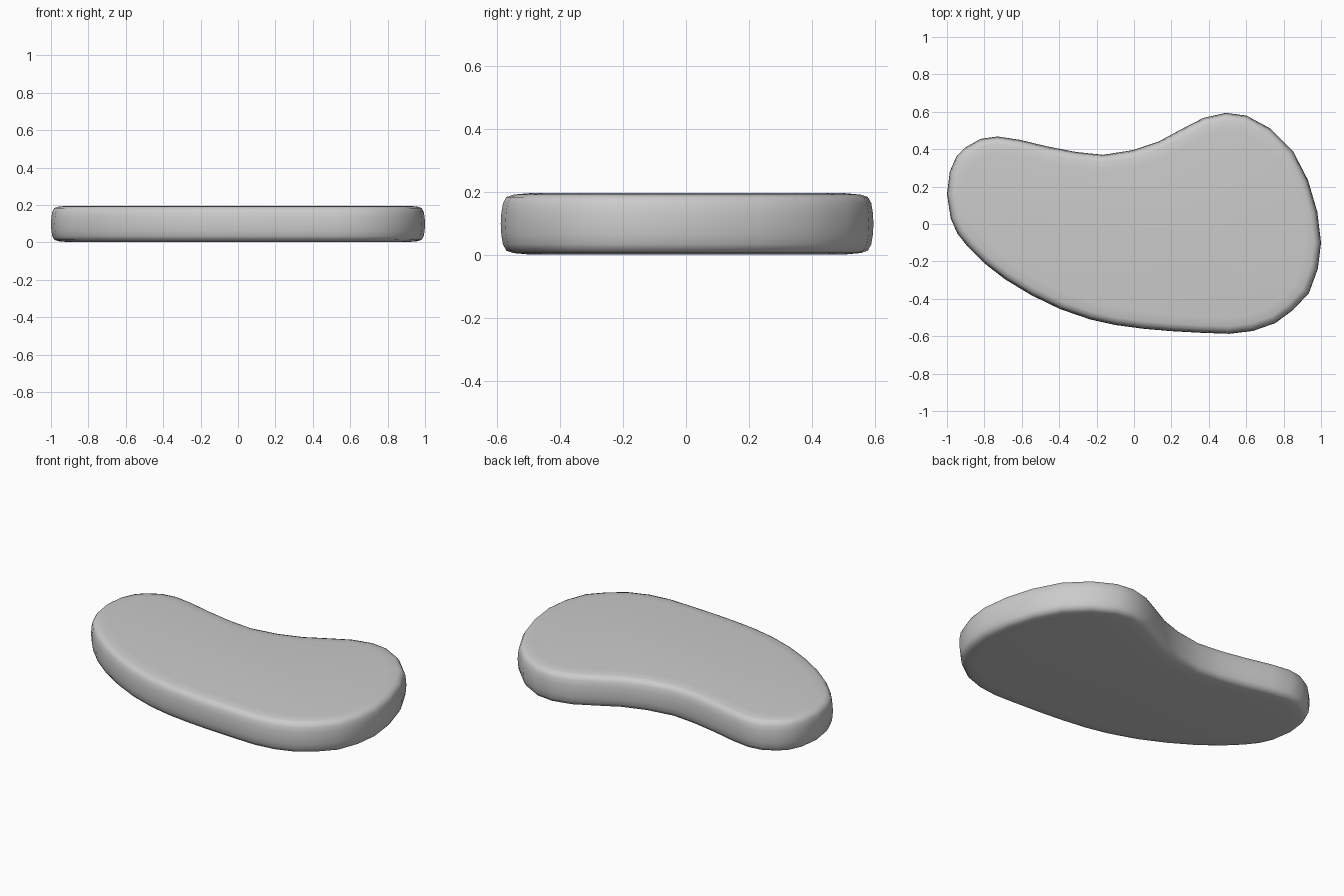
import bpy, bmesh
from mathutils import Vector

if "Cube" in bpy.data.objects:
    bpy.data.objects.remove(bpy.data.objects["Cube"])

# Kidney-shaped outline, clockwise from the left end (x, y)
OUTLINE = [Vector(p) for p in (
    (-1, .16), (-.985, .28), (-.95, .36), (-.90, .41), (-.82, .455), (-.73, .468),
    (-.61, .45), (-.465, .415), (-.31, .385), (-.165, .37), (-.005, .395),
    (.13, .44), (.25, .505), (.37, .567), (.49, .594), (.60, .58), (.73, .51),
    (.85, .39), (.93, .235), (.98, .065), (1, -.10), (.983, -.24), (.935, -.37),
    (.85, -.46), (.755, -.53), (.635, -.572), (.51, -.587), (.365, -.582),
    (.2, -.573), (.05, -.56), (-.10, -.54), (-.235, -.51), (-.395, -.455),
    (-.55, -.38), (-.69, -.295), (-.80, -.21), (-.89, -.12), (-.945, -.05), (-.98, .03))]

# Rounded edge section from mid-height upwards: inset from outline, height above middle
EDGE = [(0, 0), (.002, .035), (.007, .065), (.018, .085), (.04, .0925), (.09, .097)]
SECTION = [(d, -h) for d, h in reversed(EDGE[1:])] + EDGE
MID_Z = .099


def inward(i):
    """Inward direction at outline point i (clockwise outline)."""
    t = (OUTLINE[(i + 1) % len(OUTLINE)] - OUTLINE[i - 1]).normalized()
    return Vector((t.y, -t.x))


bm = bmesh.new()
n = len(OUTLINE)
rings = [[bm.verts.new((*(p + inward(i) * d), MID_Z + h)) for i, p in enumerate(OUTLINE)]
         for d, h in SECTION]

# Side wall
for low, high in zip(rings, rings[1:]):
    for i in range(n):
        j = (i + 1) % n
        bm.faces.new((low[i], high[i], high[j], low[j]))

# Flat bottom and top
bm.faces.new(rings[0])
bm.faces.new(reversed(rings[-1]))
bmesh.ops.recalc_face_normals(bm, faces=bm.faces)
for f in bm.faces:
    f.smooth = True

mesh = bpy.data.meshes.new("kidney_slab")
bm.to_mesh(mesh)
bm.free()
bpy.context.collection.objects.link(bpy.data.objects.new("kidney_slab", mesh))
